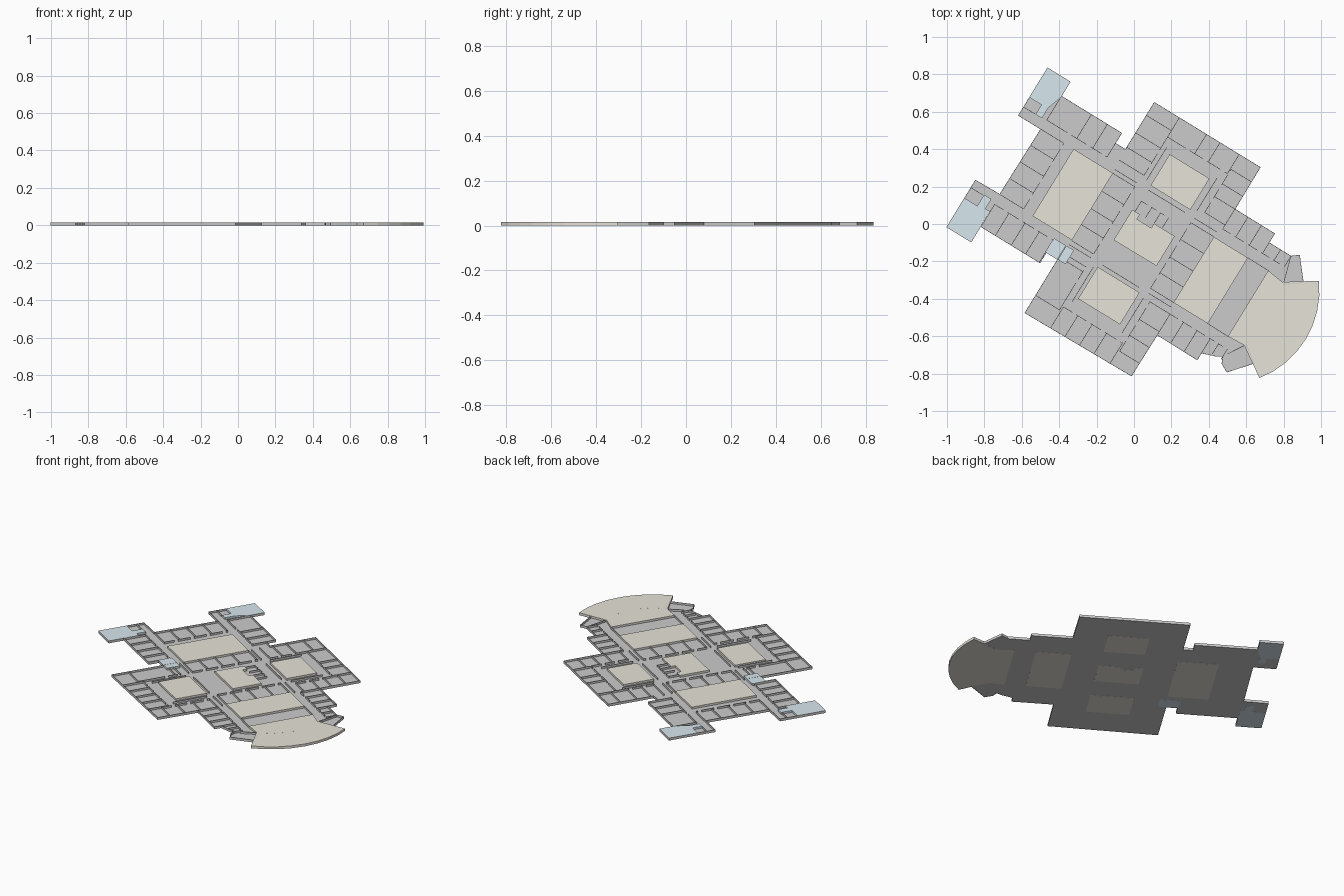
import bpy, bmesh, math

if "Cube" in bpy.data.objects:
    bpy.data.objects.remove(bpy.data.objects["Cube"])

ANGLE = math.radians(-31.5)      # the whole plan is turned clockwise
C, S = math.cos(ANGLE), math.sin(ANGLE)
H, T = 0.016, 0.003              # wall height and thickness
FLOOR = 0.003


def material(name, rgb):
    m = bpy.data.materials.new(name)
    m.diffuse_color = (*rgb, 1)
    m.use_nodes = True
    m.node_tree.nodes["Principled BSDF"].inputs["Base Color"].default_value = m.diffuse_color
    return m


BEIGE = material("beige", (0.80, 0.77, 0.69))
BLUE = material("pale_blue", (0.68, 0.80, 0.86))


def prism(bm, pts, z0, z1):
    """Extrude a plan polygon from z0 to z1."""
    vs = [bm.verts.new((C * u - S * v, S * u + C * v, z0)) for u, v in pts]
    f = bm.faces.new(vs)
    top = bmesh.ops.extrude_face_region(bm, geom=[f])["geom"]
    for v in top:
        if isinstance(v, bmesh.types.BMVert):
            v.co.z = z1


def finish(bm, name, mat=None):
    bmesh.ops.recalc_face_normals(bm, faces=bm.faces)
    me = bpy.data.meshes.new(name)
    bm.to_mesh(me)
    bm.free()
    ob = bpy.data.objects.new(name, me)
    bpy.context.collection.objects.link(ob)
    if mat:
        me.materials.append(mat)


def block(name, pts, mat=None, z0=0, z1=H):
    bm = bmesh.new()
    prism(bm, pts, z0, z1)
    finish(bm, name, mat)


def rect(u0, u1, v0, v1):
    return [(u0, v0), (u1, v0), (u1, v1), (u0, v1)]


def wall(bm, a, b, z0=0.001, z1=H):
    dx, dy = b[0] - a[0], b[1] - a[1]
    k = T / 2 / math.hypot(dx, dy)
    nx, ny = -dy * k, dx * k
    prism(bm, [(a[0] + nx, a[1] + ny), (b[0] + nx, b[1] + ny),
               (b[0] - nx, b[1] - ny), (a[0] - nx, a[1] - ny)], z0, z1)


def rooms(bm, stops, inner, outer, along_u):
    """Row of rooms: partitions at the stops, corridor wall with a door per room."""
    P = (lambda s, t: (s, t)) if along_u else (lambda s, t: (t, s))
    for s in stops:
        wall(bm, P(s, inner), P(s, outer))
    for a, b in zip(stops, stops[1:]):
        d = a + (b - a) * 0.75
        wall(bm, P(a, inner), P(d - 0.012, inner))
        wall(bm, P(d + 0.012, inner), P(b, inner))


# Floor outline
outline = [(-.83, .172), (-.83, .47), (-.688, .47), (-.688, .38), (-.31, .38),
           (-.31, .316), (-.247, .316), (-.247, .611), (.417, .611), (.419, .35),
           (.668, .349), (.668, .292), (.805, .292), (.842, .32), (.936, .206),
           (.849, .141), (.849, -.235), (.936, -.3), (.837, -.416), (.79, -.39),
           (.775, -.355), (.74, -.375), (.668, -.4), (.668, -.443), (.416, -.441),
           (.413, -.70), (-.249, -.71), (-.249, -.375), (-.32, -.375), (-.32, -.44),
           (-.692, -.44), (-.692, -.537), (-.845, -.537), (-.845, -.243),
           (-.695, -.24), (-.69, .172)]
block("floor", outline, None, 0.0005, FLOOR)

# Outer walls
bm = bmesh.new()
for a, b in zip(outline, outline[1:] + outline[:1]):
    if not (a[0] == .849 and b[0] == .849):
        wall(bm, a, b, 0)
finish(bm, "outer_walls")

# Beige courts
for name, r in {"west_court": (-.485, -.238, -.247, .173),
                "north_court": (-.032, .217, .222, .418),
                "south_court": (-.046, .217, -.497, -.297),
                "east_court": (.4, .614, -.248, .164)}.items():
    block(name, rect(*r), BEIGE)
block("centre_court", [(-.048, -.13), (.22, -.128), (.22, .058), (.09, .058),
                       (.09, .03), (0, .03), (0, .06), (-.048, .06)], BEIGE)

# Fan-shaped hall at the east end
cu, cv, span = .602, -.047, math.radians(37.3)


def arc(r, n):
    return [(cu + r * math.cos(t), cv + r * math.sin(t))
            for t in (span - 2 * span * i / n for i in range(n + 1))]


block("fan_hall", [(.742, .163), (.838, .15)] + arc(.503, 8) + [(.84, -.245), (.742, -.25)], BEIGE)
bm = bmesh.new()
inner = arc(.311, 10)
for a, b in zip(inner, inner[1:]):
    wall(bm, a, b, 0.002, H + 0.0001)
finish(bm, "fan_inner_ring", BEIGE)

# Blue entrance ends and side vestibule
block("north_west_entrance", [(-.83, .285), (-.755, .285), (-.755, .225), (-.715, .225),
                              (-.715, .29), (-.688, .37), (-.688, .47), (-.83, .47)], BLUE)
block("south_west_entrance", [(-.845, -.537), (-.692, -.537), (-.692, -.345), (-.72, -.345),
                              (-.72, -.285), (-.765, -.285), (-.765, -.355), (-.845, -.355)], BLUE)
block("vestibule", rect(-.324, -.25, -.375, -.288), BLUE)
block("vestibule_inner", rect(-.248, -.2, -.375, -.288), BLUE)

# West wing rooms
bm = bmesh.new()
rooms(bm, [-.688, -.5, -.4, -.31], .23, .38, True)
rooms(bm, [-.69, -.6, -.5, -.41, -.325], -.3, -.44, True)
rooms(bm, [-.24, -.14, -.035, .07, .172], -.545, -.69, False)
wall(bm, (-.83, .225), (-.76, .225))
wall(bm, (-.845, -.29), (-.77, -.29))
finish(bm, "west_wing_walls")

# North and south wing rooms
bm = bmesh.new()
rooms(bm, [-.09, .08, .165, .285], .49, .611, True)
rooms(bm, [.25, .33, .42, .53], -.09, -.247, False)
rooms(bm, [.25, .35, .43, .52], .29, .417, False)
rooms(bm, [-.09, .0, .09, .18, .28], -.575, -.705, True)
rooms(bm, [-.60, -.36, -.33], -.1, -.248, False)
rooms(bm, [-.62, -.52, -.42, -.31], .29, .414, False)
for u in (-.065, .25):
    wall(bm, (u, .235), (u, .44))
    wall(bm, (u, -.31), (u, -.53))
finish(bm, "cross_wing_walls")

# Central rooms, stairs and corridors
bm = bmesh.new()
rooms(bm, [-.25, -.15, -.05, .06, .172], -.1, -.238, False)
rooms(bm, [-.03, .035, .09, .14], .125, .06, True)
rooms(bm, [-.247, -.15, -.05, .06, .165], .255, .4, False)
for a, b in [(-.24, -.1), (-.03, .2), (.26, .4)]:
    wall(bm, (a, .195), (b, .195))
    wall(bm, (a, -.275), (b, -.275))
finish(bm, "central_walls")

# East wing rooms
bm = bmesh.new()
rooms(bm, [.418, .5, .585, .668], .225, .35, True)
rooms(bm, [.668, .74, .805], .225, .292, True)
rooms(bm, [.416, .5, .585, .668], -.31, -.442, True)
rooms(bm, [.668, .72, .775], -.31, -.375, True)
wall(bm, (.614, .164), (.742, .163))
wall(bm, (.614, -.248), (.742, -.25))
wall(bm, (.805, .292), (.849, .141))
wall(bm, (.79, -.33), (.849, -.235))
finish(bm, "east_wing_walls")
